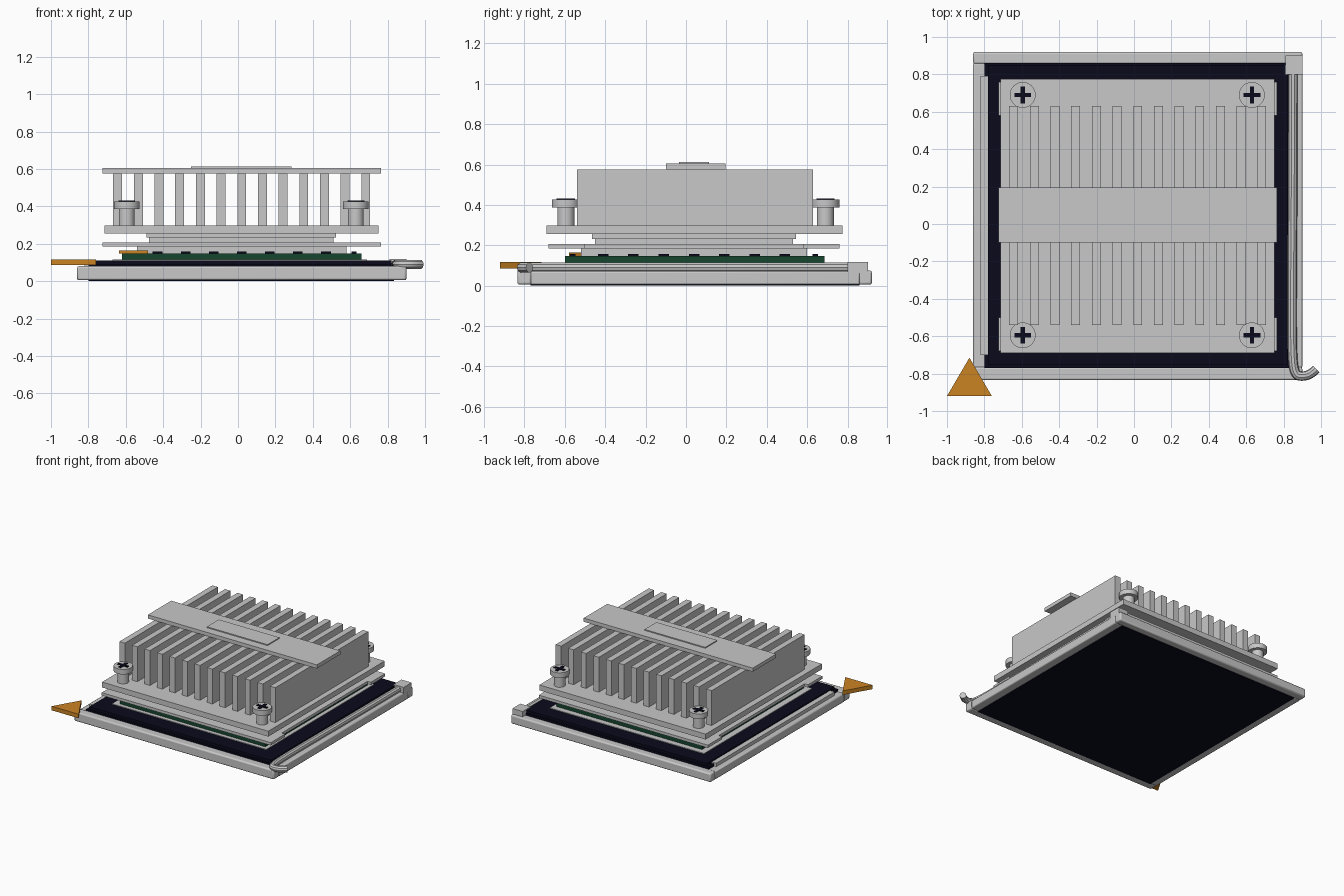
import bpy, bmesh
from math import radians

cube = bpy.data.objects.get("Cube")
if cube:
    bpy.data.objects.remove(cube, do_unlink=True)


def material(name, rgb):
    m = bpy.data.materials.new(name)
    m.use_nodes = True
    m.diffuse_color = (*rgb, 1)
    m.node_tree.nodes["Principled BSDF"].inputs["Base Color"].default_value = (*rgb, 1)
    return m


GREY = material("light grey metal", (0.58, 0.58, 0.58))
NAVY = material("dark navy plastic", (0.003, 0.003, 0.012))
GREEN = material("board green", (0.008, 0.06, 0.028))
ORANGE = material("marker orange", (0.6, 0.23, 0.017))


def finish(name, bm, mat):
    bmesh.ops.recalc_face_normals(bm, faces=bm.faces)
    mesh = bpy.data.meshes.new(name)
    bm.to_mesh(mesh)
    bm.free()
    mesh.materials.append(mat)
    ob = bpy.data.objects.new(name, mesh)
    bpy.context.collection.objects.link(ob)
    return ob


def smooth(ob):
    bpy.ops.object.select_all(action="DESELECT")
    ob.select_set(True)
    bpy.context.view_layer.objects.active = ob
    bpy.ops.object.shade_smooth_by_angle(angle=radians(35))


def box(name, x, y, z, mat=GREY, bevel=0):
    bm = bmesh.new()
    bmesh.ops.create_cube(bm, size=1)
    for v in bm.verts:
        v.co = [r[0] if c < 0 else r[1] for c, r in zip(v.co, (x, y, z))]
    ob = finish(name, bm, mat)
    if bevel:
        mod = ob.modifiers.new("rounded edges", "BEVEL")
        mod.width = bevel
        mod.segments = 2
        smooth(ob)
    return ob


def prism(name, outline, z, mat=GREY):
    bm = bmesh.new()
    face = bm.faces.new([bm.verts.new((px, py, z[0])) for px, py in outline])
    top = bmesh.ops.extrude_face_region(bm, geom=[face])["geom"]
    for v in top:
        if isinstance(v, bmesh.types.BMVert):
            v.co.z = z[1]
    return finish(name, bm, mat)


def cylinder(name, x, y, r, z):
    bm = bmesh.new()
    bmesh.ops.create_cone(bm, cap_ends=True, segments=32, radius1=r, radius2=r, depth=z[1] - z[0])
    bmesh.ops.translate(bm, verts=bm.verts, vec=(x, y, (z[0] + z[1]) / 2))
    ob = finish(name, bm, GREY)
    smooth(ob)


# Socket and its frame
box("socket", (-0.8, 0.835), (-0.77, 0.86), (0, 0.09), NAVY)
box("socket_top", (-0.78, 0.82), (-0.755, 0.85), (0.08, 0.11), NAVY)
box("socket_raised_pad", (-0.67, 0.69), (-0.63, 0.73), (0.1, 0.115))
box("frame_back_rail", (-0.86, 0.9), (0.855, 0.92), (0.005, 0.075), bevel=0.01)
box("frame_front_rail", (-0.86, 0.9), (-0.835, -0.765), (0.005, 0.08), bevel=0.01)
box("frame_right_rail", (-0.86, -0.795), (-0.77, 0.86), (0.005, 0.072), bevel=0.008)
box("frame_left_rail", (0.83, 0.9), (-0.77, 0.86), (0.005, 0.072), bevel=0.008)
box("frame_inner_strip", (-0.82, -0.78), (-0.7, 0.79), (0.06, 0.1))
box("lever_hinge_block", (0.81, 0.9), (0.8, 0.9), (0.06, 0.118))

# Bent locking lever
curve = bpy.data.curves.new("locking_lever", "CURVE")
curve.dimensions = "3D"
curve.bevel_depth = 0.025
curve.bevel_resolution = 3
curve.use_fill_caps = True
path = [(0.85, 0.82), (0.85, 0.3), (0.845, -0.3), (0.845, -0.7), (0.86, -0.81),
        (0.91, -0.815), (0.95, -0.8), (0.975, -0.775)]
spline = curve.splines.new("NURBS")
spline.points.add(len(path) - 1)
for p, (px, py) in zip(spline.points, path):
    p.co = (px, py, 0.09, 1)
spline.use_endpoint_u = True
spline.order_u = 3
lever = bpy.data.objects.new("locking_lever", curve)
bpy.context.collection.objects.link(lever)
lever.data.materials.append(GREY)
bpy.ops.object.select_all(action="DESELECT")
lever.select_set(True)
bpy.context.view_layer.objects.active = lever
bpy.ops.object.convert(target="MESH")
smooth(bpy.context.view_layer.objects.active)

# Corner marker
prism("corner_marker", [(-1, -0.92), (-0.76, -0.92), (-0.88, -0.715)], (0.085, 0.117), ORANGE)

# Circuit board with small parts around its edge
CX, CY = 0.02, 0.04
box("circuit_board", (-0.62, 0.66), (-0.6, 0.685), (0.115, 0.148), GREEN)
prism("board_marker", [(-0.635, -0.58), (-0.48, -0.58), (-0.5575, -0.45)], (0.148, 0.165), ORANGE)
for i in range(-3, 4):
    for side in (-1, 1):
        x, y = CX + i * 0.15, CY + side * 0.6
        box("board_chip", (x - 0.026, x + 0.026), (y - 0.014, y + 0.014), (0.148, 0.158), NAVY)
        x, y = CX + side * 0.6, CY + i * 0.15
        box("board_chip", (x - 0.014, x + 0.014), (y - 0.026, y + 0.026), (0.148, 0.158), NAVY)

# Heat spreader, notched clip plate and contact steps
box("heat_spreader", (-0.54, 0.58), (-0.52, 0.6), (0.148, 0.185))
quarter = [(0.745, 0.72), (0.745, 0.54), (0.715, 0.54)]
right_half = quarter + [(x, -y) for x, y in reversed(quarter)]
outline = right_half + [(-x, -y) for x, y in right_half]
prism("clip_plate", [(x + CX, y + CY) for x, y in outline], (0.185, 0.207))
box("contact_step_lower", (-0.475, 0.51), (-0.45, 0.53), (0.207, 0.232))
box("contact_step_upper", (-0.49, 0.525), (-0.465, 0.545), (0.232, 0.255))

# Finned heat sink
box("heat_sink_base", (-0.715, 0.75), (-0.69, 0.775), (0.255, 0.298))
for i in range(13):
    x = -0.643 + i * 0.1105
    box("heat_sink_fin", (x - 0.024, x + 0.024), (-0.54, 0.63), (0.298, 0.576))
box("cross_bar", (-0.725, 0.765), (-0.1, 0.195), (0.576, 0.605))
box("cross_bar_pad", (-0.25, 0.285), (-0.035, 0.115), (0.605, 0.613))

# Corner screws with cross slots
for x in (-0.595, 0.63):
    for y in (-0.595, 0.69):
        cylinder("screw_shank", x, y, 0.042, (0.298, 0.386))
        cylinder("screw_head", x, y, 0.069, (0.386, 0.426))
        a, b = 0.045, 0.011
        cross = [(b, b), (b, a), (-b, a), (-b, b), (-a, b), (-a, -b),
                 (-b, -b), (-b, -a), (b, -a), (b, -b), (a, -b), (a, b)]
        prism("screw_slot", [(x + px, y + py) for px, py in cross], (0.424, 0.431), NAVY)
